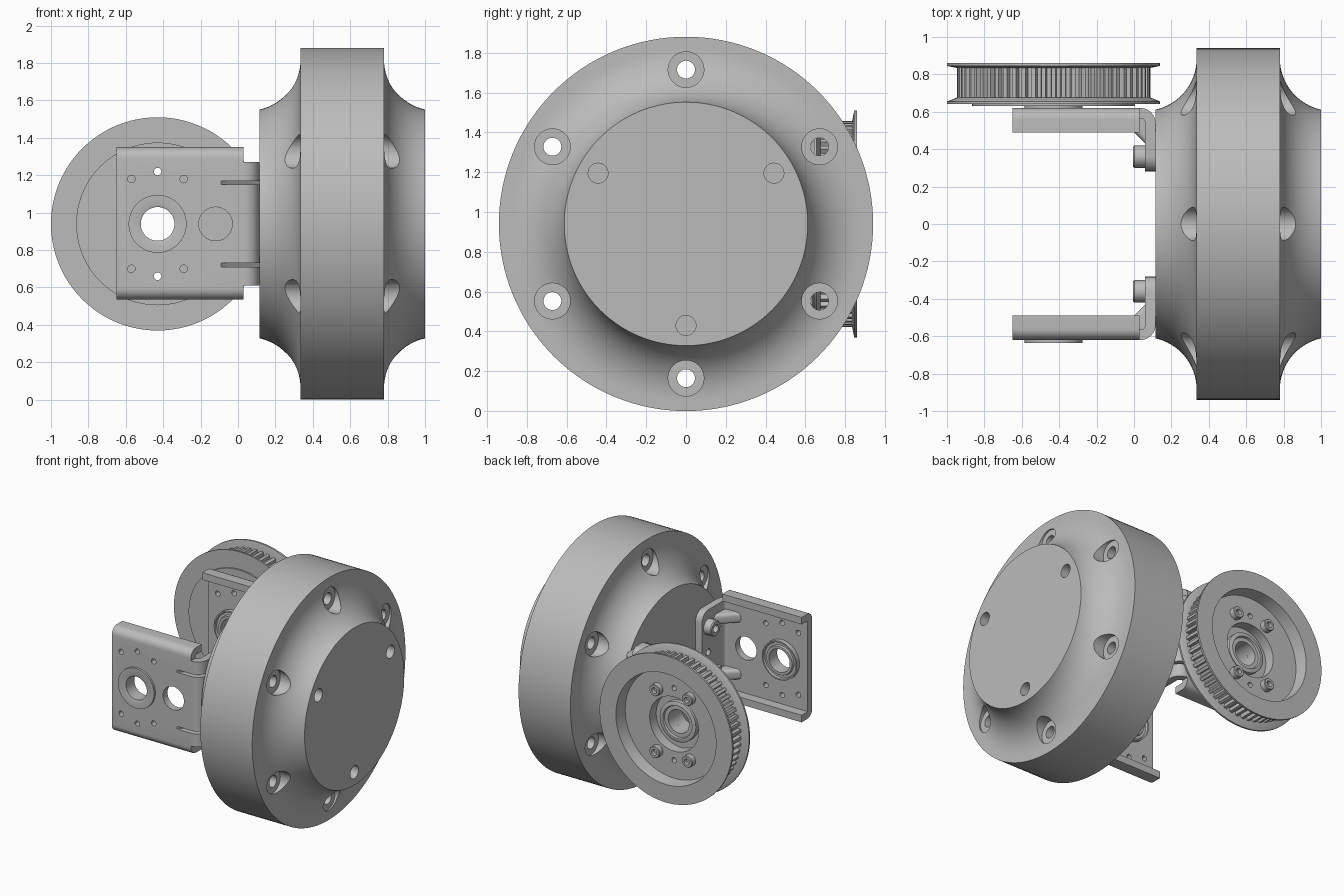
import bpy, bmesh, math
from mathutils import Matrix, Vector

if "Cube" in bpy.data.objects:
    bpy.data.objects.remove(bpy.data.objects["Cube"])

grey = bpy.data.materials.new("plain grey")
grey.use_nodes = True
colour = (0.5, 0.5, 0.5, 1)
grey.diffuse_color = colour
grey.node_tree.nodes["Principled BSDF"].inputs["Base Color"].default_value = colour

MID = 0.94       # height of the wheel and pulley axes
HUB = -0.43      # x of the pulley axis
parts = []
AXES = {"x": Matrix.Rotation(math.pi / 2, 4, "Y"),
        "y": Matrix.Rotation(-math.pi / 2, 4, "X")}


def finish(name, bm, keep=True):
    bmesh.ops.recalc_face_normals(bm, faces=bm.faces)
    mesh = bpy.data.meshes.new(name)
    bm.to_mesh(mesh)
    bm.free()
    obj = bpy.data.objects.new(name, mesh)
    bpy.context.collection.objects.link(obj)
    if keep:
        parts.append(obj)
    else:
        obj.hide_render = True
    return obj


def lathe(name, profile, axis, centre, steps=48, ring=False, keep=True):
    """Revolve (radius, distance along axis) points."""
    bm = bmesh.new()
    verts = [bm.verts.new((r, 0, h)) for r, h in profile]
    edges = [bm.edges.new(p) for p in zip(verts, verts[1:])]
    if ring:
        edges.append(bm.edges.new((verts[-1], verts[0])))
    bmesh.ops.spin(bm, geom=verts + edges, cent=(0, 0, 0), axis=(0, 0, 1),
                   angle=2 * math.pi, steps=steps)
    bmesh.ops.remove_doubles(bm, verts=bm.verts, dist=1e-5)
    bm.transform(Matrix.Translation(centre) @ AXES[axis])
    return finish(name, bm, keep)


def rod(r, lo, hi, axis, centre):
    return lathe("cutter", [(0, lo), (r, lo), (r, hi), (0, hi)], axis, centre, 32, keep=False)


def prism(name, outline, axis, lo, hi, keep=True, soften=None, radius=0.02):
    """Extrude an outline along x or z; soften picks edges to round."""
    def place(p, d):
        return (d, *p) if axis == "x" else (*p, d)
    bm = bmesh.new()
    face = bm.faces.new([bm.verts.new(place(p, lo)) for p in outline])
    new = bmesh.ops.extrude_face_region(bm, geom=[face])["geom"]
    shift = Vector(place((0, 0), hi - lo))
    bmesh.ops.translate(bm, vec=shift, verts=[v for v in new if isinstance(v, bmesh.types.BMVert)])
    if soften:
        edges = [e for e in bm.edges if all(soften(v.co) for v in e.verts)
                 and abs(e.verts[0].co.z - e.verts[1].co.z) < 1e-4]
        bmesh.ops.bevel(bm, geom=edges, offset=radius, segments=5, profile=0.5, affect="EDGES")
    return finish(name, bm, keep)


def arc(cx, cy, r, start, end, n=8):
    angles = [math.radians(start + (end - start) * i / n) for i in range(n + 1)]
    return [(cx + r * math.cos(a), cy + r * math.sin(a)) for a in angles]


def cut(objects, cutters):
    for obj in objects:
        for c in cutters:
            mod = obj.modifiers.new("cut", "BOOLEAN")
            mod.operation, mod.solver, mod.object = "DIFFERENCE", "EXACT", c
        bpy.context.view_layer.update()
        graph = bpy.context.evaluated_depsgraph_get()
        mesh = bpy.data.meshes.new_from_object(obj.evaluated_get(graph))
        obj.modifiers.clear()
        obj.data = mesh
    for c in cutters:
        bpy.data.objects.remove(c)


def screw(name, r, base, top, axis, centre):
    inner = base + (top - base) * 0.45
    rim = top - (top - base) * 0.1
    lathe(name, [(0, base), (r, base), (r, rim), (r * 0.9, top), (r * 0.5, top),
                 (r * 0.5, inner), (0, inner)], axis, centre, 24)


# Wheel: drum with concave shoulders on both sides
left = arc(0.055, 0.885, 0.28, -77.6, 0, 16)
right = [(1.115 - x, r) for x, r in reversed(left)]
half = [(0.115, 0)] + left + [(0.335, 0.94), (0.78, 0.94)] + right + [(1.0, 0)]
wheel = lathe("wheel", [(r, x) for x, r in half], "x", (0, 0, MID), 128)
holes = []
for i in range(6):
    a = math.radians(30 + 60 * i)
    spot = (0, 0.775 * math.cos(a), MID + 0.775 * math.sin(a))
    holes.append(lathe("cutter", [(0, -0.1), (0.09, -0.1), (0.09, 0.345), (0.045, 0.345),
                                  (0.045, 0.77), (0.09, 0.77), (0.09, 1.2), (0, 1.2)],
                       "x", spot, 32, keep=False))
for i in range(3):
    a = math.radians(30 + 120 * i)
    holes.append(rod(0.05, 0.85, 1.1, "x", (0, 0.51 * math.cos(a), MID + 0.51 * math.sin(a))))
cut([wheel], holes)

# Front bracket: channel plate, folded foot, pressed ribs
first = len(parts)
low, high = 0.535, 1.35
section = ([(-0.49, high)] + arc(-0.56, high - 0.06, 0.06, 90, 180)
           + arc(-0.56, low + 0.06, 0.06, 180, 270) + [(-0.49, low)]
           + [(-0.49, low + 0.055), (-0.565, low + 0.055),
              (-0.565, high - 0.055), (-0.49, high - 0.055)])
plate = prism("bracket_plate", section, "x", -0.65, 0.03)
fold = ([(0.03, -0.62)] + arc(0.035, -0.54, 0.08, 270, 360)
        + [(0.115, -0.28), (0.06, -0.28)] + arc(0.035, -0.54, 0.025, 0, -90) + [(0.03, -0.565)])
foot = prism("bracket_foot", fold, "z", 0.61, 1.27,
             soften=lambda p: p.y > -0.29 and p.x > 0.05, radius=0.08)
ribs, grooves = [], []
for z in (MID - 0.22, MID + 0.22):
    ribs.append(prism("bracket_rib", [(-0.075, -0.565), (0.06, -0.43), (0.06, -0.565)], "z",
                      z - 0.04, z + 0.04, soften=lambda p: abs(p.y - p.x + 0.49) < 1e-3,
                      radius=0.025))
    grooves.append(prism("cutter", [(-0.11, -0.64), (0.135, -0.395), (0.135, -0.64)], "z",
                         z - 0.01, z + 0.01, keep=False))
cut([plate, foot] + ribs, grooves)
plate_holes = [rod(0.15, -0.7, -0.5, "y", (HUB, 0, MID)),
               rod(0.09, -0.7, -0.5, "y", (-0.12, 0, MID))]
for s in (-1, 1):
    for dx, dz in ((-0.14, 0.24), (0, 0.28), (0.14, 0.24)):
        plate_holes.append(rod(0.02, -0.7, -0.5, "y", (HUB + dx, 0, MID + s * dz)))
cut([plate], plate_holes)
cut([foot], [rod(0.025, 0, 0.2, "x", (0, -0.36, MID))])
lathe("bearing", [(0.09, -0.632), (0.105, -0.637), (0.155, -0.637), (0.155, -0.61),
                  (0.15, -0.61), (0.15, -0.53), (0.14, -0.53), (0.135, -0.545),
                  (0.115, -0.545), (0.11, -0.53), (0.09, -0.53)], "y", (HUB, 0, MID), 48, ring=True)
for z in (MID - 0.2, MID + 0.2):
    screw("foot_screw", 0.06, 0.07, -0.005, "x", (0, -0.36, z))

# Back bracket: mirrored copy
for obj in parts[first:]:
    twin = obj.copy()
    twin.data = obj.data.copy()
    twin.name = "back_" + obj.name.split(".")[0]
    twin.data.transform(Matrix.Scale(-1, 4, (0, 1, 0)))
    twin.data.flip_normals()
    bpy.context.collection.objects.link(twin)
    parts.append(twin)

# Toothed pulley: dished body with two flanges
body = [(0.09, 0.63), (0.435, 0.63), (0.435, 0.642), (0.57, 0.642), (0.57, 0.655),
        (0.52, 0.675), (0.49, 0.675), (0.49, 0.835), (0.52, 0.835), (0.57, 0.845),
        (0.57, 0.86), (0.43, 0.86), (0.42, 0.76), (0.21, 0.76), (0.21, 0.68), (0.09, 0.68)]
pulley = lathe("pulley", body, "y", (HUB, 0, MID), 96, ring=True)
cut([pulley], [rod(0.02, 0.5, 1, "y", (HUB, 0, MID + s * 0.28)) for s in (-1, 1)])
lathe("pulley_bearing", [(0.09, 0.66), (0.155, 0.66), (0.155, 0.715), (0.145, 0.72),
                         (0.125, 0.72), (0.12, 0.705), (0.09, 0.705)], "y", (HUB, 0, MID), 48, ring=True)
for sx in (-1, 1):
    for sz in (-1, 1):
        screw("pulley_screw", 0.045, 0.75, 0.805, "y", (HUB + sx * 0.14, 0, MID + sz * 0.24))

# Pulley teeth
bm = bmesh.new()
TEETH = 60
for i in range(TEETH):
    cube = bmesh.ops.create_cube(bm, size=1)["verts"]
    for v in cube:
        width = 0.022 if v.co.x > 0 else 0.032
        v.co = (0.5 + v.co.x * 0.034, v.co.y * width, 0.755 + v.co.z * 0.17)
    bmesh.ops.rotate(bm, verts=cube, cent=(0, 0, 0),
                     matrix=Matrix.Rotation(2 * math.pi * i / TEETH, 3, "Z"))
bm.transform(Matrix.Translation((HUB, 0, MID)) @ AXES["y"])
finish("pulley_teeth", bm)

# Material and shading
bpy.ops.object.select_all(action="DESELECT")
for obj in parts:
    obj.data.materials.clear()
    obj.data.materials.append(grey)
    for poly in obj.data.polygons:
        poly.material_index = 0
    obj.select_set(True)
bpy.context.view_layer.objects.active = wheel
bpy.ops.object.shade_smooth_by_angle(angle=math.radians(30))
